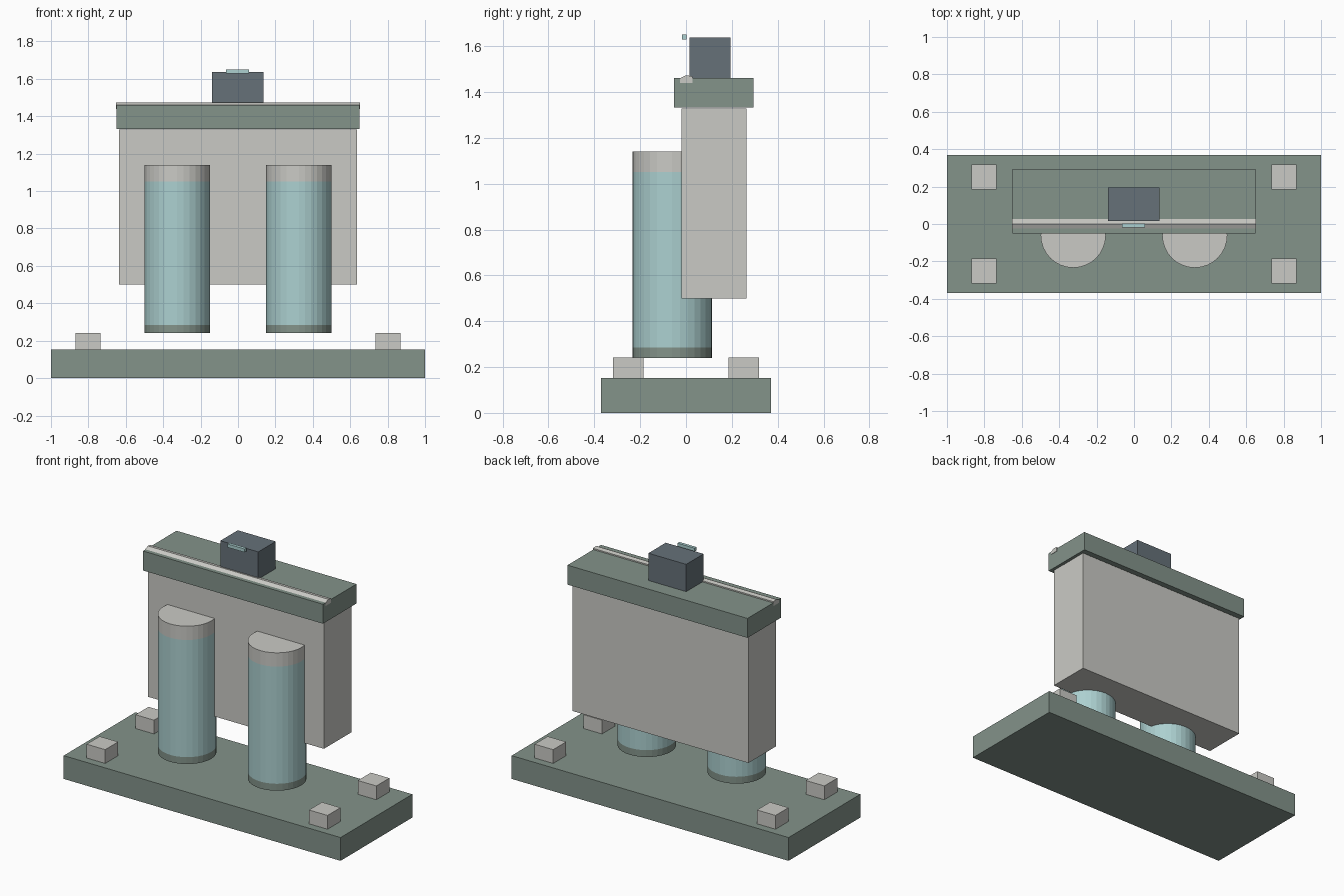
import bpy, bmesh
from math import pi
from mathutils import Matrix

if "Cube" in bpy.data.objects:
    bpy.data.objects.remove(bpy.data.objects["Cube"])


def material(name, rgb):
    """Flat material from 0-255 sRGB values."""
    col = [((c / 255 + 0.055) / 1.055) ** 2.4 for c in rgb] + [1.0]
    m = bpy.data.materials.new(name)
    m.use_nodes = True
    m.diffuse_color = col
    m.node_tree.nodes["Principled BSDF"].inputs["Base Color"].default_value = col
    return m


GREEN = material("grey green", (131, 147, 138))
STONE = material("light stone", (202, 202, 197))
TEAL = material("pale teal", (172, 208, 208))
SLATE = material("dark slate", (102, 113, 121))


def finish(name, bm, mats):
    me = bpy.data.meshes.new(name)
    bmesh.ops.recalc_face_normals(bm, faces=bm.faces)
    bm.to_mesh(me)
    bm.free()
    for m in mats:
        me.materials.append(m)
    ob = bpy.data.objects.new(name, me)
    bpy.context.collection.objects.link(ob)
    return ob


def box(name, x, y, z, mat):
    """Box given its (low, high) range on each axis."""
    bm = bmesh.new()
    size = [r[1] - r[0] for r in (x, y, z)]
    mid = [(r[0] + r[1]) / 2 for r in (x, y, z)]
    bmesh.ops.create_cube(bm, size=1, matrix=Matrix.Translation(mid) @ Matrix.Diagonal(size + [1]))
    return finish(name, bm, [mat])


def column(name, x):
    """Round column, cut into a base ring, shaft and cap by height."""
    y, radius, low, high = -0.06, 0.174, 0.24, 1.14
    ring_top, cap_low = 0.285, 1.05
    bm = bmesh.new()
    bmesh.ops.create_cone(bm, cap_ends=True, segments=32, radius1=radius, radius2=radius,
                          depth=high - low, matrix=Matrix.Translation((x, y, (low + high) / 2)))
    for z in (ring_top, cap_low):
        bmesh.ops.bisect_plane(bm, geom=bm.verts[:] + bm.edges[:] + bm.faces[:],
                               plane_co=(0, 0, z), plane_no=(0, 0, 1))
    for f in bm.faces:
        h = f.calc_center_median().z
        f.material_index = 0 if h < ring_top else 1 if h < cap_low else 2
    return finish(name, bm, [GREEN, TEAL, STONE])


# Base slab and its four corner blocks
box("base_slab", (-1, 1), (-0.37, 0.37), (0, 0.152), GREEN)
for sx, side in ((1, "left"), (-1, "right")):
    for sy, end in ((1, "back"), (-1, "front")):
        cx, cy, h = sx * 0.803, sy * 0.252, 0.067
        box(f"{end}_{side}_block", (cx - h, cx + h), (cy - h, cy + h), (0.152, 0.242), STONE)
    column(f"{side}_column", sx * 0.325)

# Main body and top slab
box("main_body", (-0.635, 0.635), (-0.02, 0.263), (0.5, 1.328), STONE)
box("top_slab", (-0.65, 0.65), (-0.052, 0.294), (1.333, 1.46), GREEN)

# Faceted rod sunk into the top slab
bm = bmesh.new()
rod = ((-0.027, 1.459), (0.0, 1.473), (0.028, 1.468), (0.028, 1.44), (-0.027, 1.44))
face = bm.faces.new([bm.verts.new((-0.652, y, z)) for y, z in rod])
ext = bmesh.ops.extrude_face_region(bm, geom=[face])
bmesh.ops.translate(bm, vec=(1.304, 0, 0),
                    verts=[v for v in ext["geom"] if isinstance(v, bmesh.types.BMVert)])
finish("top_rod", bm, [STONE])

# Upper block and the small plate in front of it
box("upper_block", (-0.138, 0.135), (0.016, 0.195), (1.46, 1.638), SLATE)
box("small_plate", (-0.064, 0.06), (-0.018, 0.002), (1.628, 1.65), TEAL)
